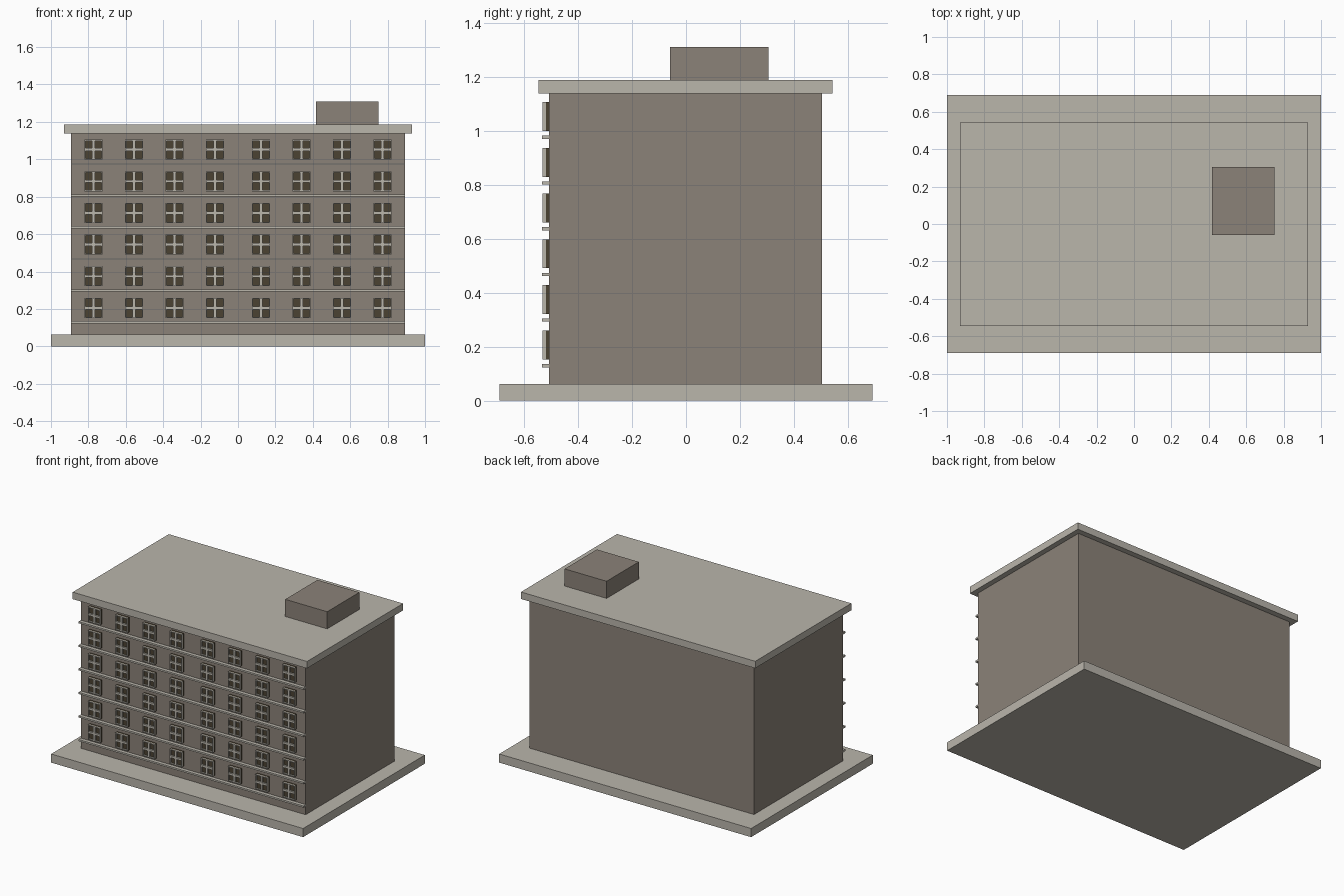
import bpy
import bmesh

if "Cube" in bpy.data.objects:
    bpy.data.objects.remove(bpy.data.objects["Cube"])


def material(name, rgb):
    m = bpy.data.materials.new(name)
    m.diffuse_color = (*rgb, 1.0)
    m.use_nodes = True
    m.node_tree.nodes["Principled BSDF"].inputs["Base Color"].default_value = m.diffuse_color
    return m


TRIM = material("pale stone", (0.49, 0.465, 0.41))
WALL = material("taupe wall", (0.26, 0.225, 0.19))
GLASS = material("dark glass", (0.07, 0.055, 0.032))


def boxes(name, mat, extents):
    """One object made of boxes, each given as (x0, x1, y0, y1, z0, z1)."""
    bm = bmesh.new()
    for x0, x1, y0, y1, z0, z1 in extents:
        for v in bmesh.ops.create_cube(bm, size=1)["verts"]:
            v.co = (x1 if v.co.x > 0 else x0,
                    y1 if v.co.y > 0 else y0,
                    z1 if v.co.z > 0 else z0)
    mesh = bpy.data.meshes.new(name)
    bm.to_mesh(mesh)
    bm.free()
    mesh.materials.append(mat)
    ob = bpy.data.objects.new(name, mesh)
    bpy.context.collection.objects.link(ob)
    return ob


# Main masses
FRONT = -0.507
boxes("base_slab", TRIM, [(-1, 1, -0.69, 0.69, 0, 0.062)])
boxes("building_body", WALL, [(-0.892, 0.892, FRONT, 0.503, 0.062, 1.137)])
boxes("roof_slab", TRIM, [(-0.93, 0.93, -0.546, 0.543, 1.137, 1.187)])
boxes("roof_cabin", WALL, [(0.417, 0.75, -0.06, 0.305, 1.187, 1.31)])

# Facade layout
FLOORS, STEP = 6, 0.1692
HALF_W, HALF_H = 0.048, 0.0535
columns = [s * (0.123 + 0.2165 * k) for s in (-1, 1) for k in range(4)]
GLASS_Y, FRAME_Y = -0.519, -0.531
BORDER, BAR = 0.006, 0.0075

ledges, panes, frames = [], [], []
for floor in range(FLOORS):
    z = floor * STEP
    ledges.append((-0.893, 0.893, -0.533, FRONT, 0.123 + z, 0.135 + z))
    zc = 0.2055 + z
    z0, z1 = zc - HALF_H, zc + HALF_H
    for x in columns:
        x0, x1 = x - HALF_W, x + HALF_W
        panes.append((x0, x1, GLASS_Y, FRONT, z0, z1))
        y = (FRAME_Y, GLASS_Y)
        # Border rails and stiles
        frames.append((x0, x0 + BORDER, *y, z0, z1))
        frames.append((x1 - BORDER, x1, *y, z0, z1))
        frames.append((x0 + BORDER, x1 - BORDER, *y, z0, z0 + BORDER))
        frames.append((x0 + BORDER, x1 - BORDER, *y, z1 - BORDER, z1))
        # Cross bars
        frames.append((x - BAR, x + BAR, *y, z0 + BORDER, z1 - BORDER))
        frames.append((x0 + BORDER, x - BAR, *y, zc - BAR, zc + BAR))
        frames.append((x + BAR, x1 - BORDER, *y, zc - BAR, zc + BAR))

boxes("floor_ledges", TRIM, ledges)
boxes("window_panes", GLASS, panes)
boxes("window_frames", TRIM, frames)
